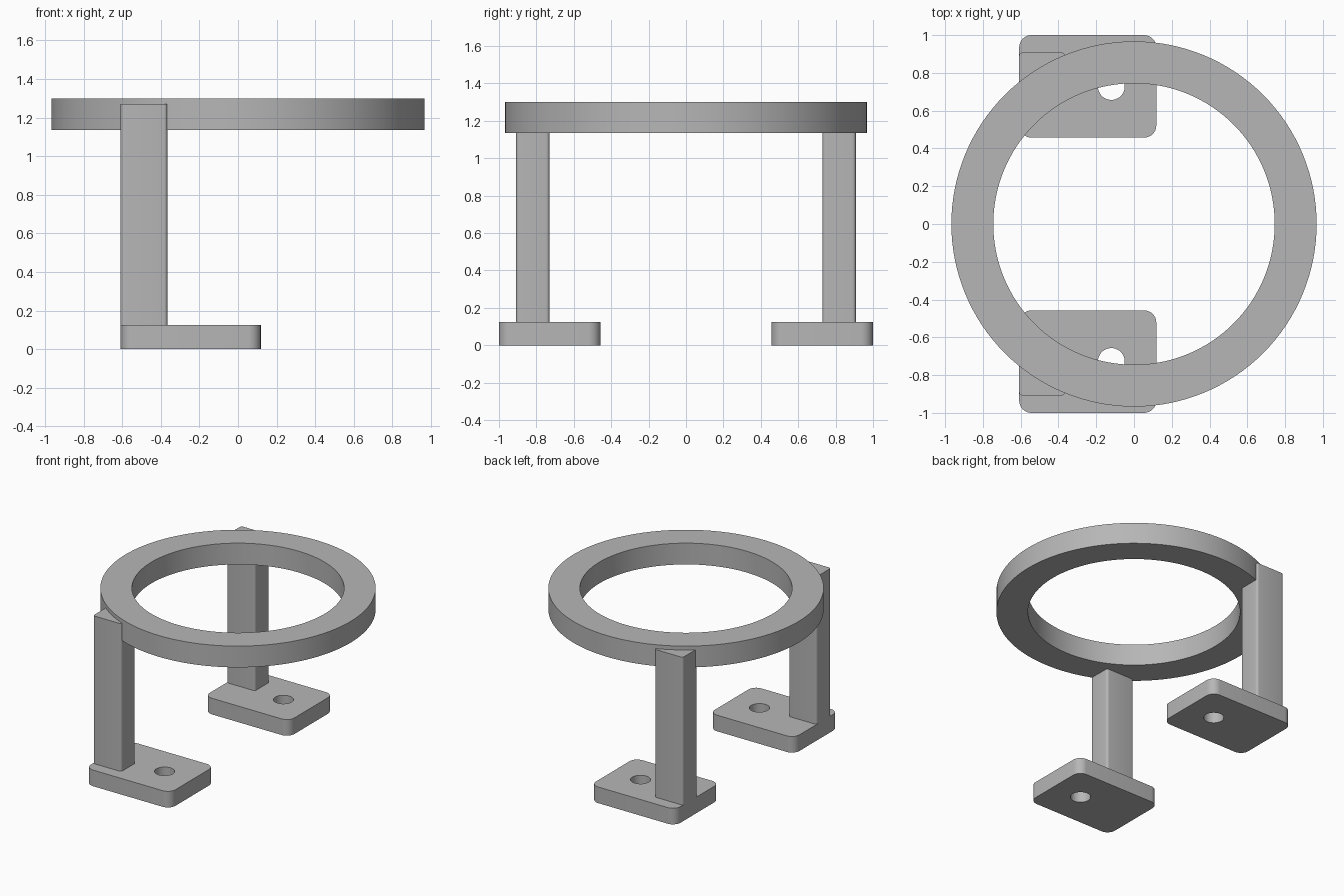
import bpy, bmesh, math

if "Cube" in bpy.data.objects:
    bpy.data.objects.remove(bpy.data.objects["Cube"])

gray = bpy.data.materials.new("plain_gray")
gray.diffuse_color = (0.47, 0.47, 0.47, 1)
gray.use_nodes = True
gray.node_tree.nodes["Principled BSDF"].inputs["Base Color"].default_value = gray.diffuse_color


def circle(cx, cy, r, n):
    return [(cx + r * math.cos(2 * math.pi * i / n), cy + r * math.sin(2 * math.pi * i / n))
            for i in range(n)]


def rounded_rect(x0, x1, y0, y1, r, n=8):
    corners = [(x1 - r, y1 - r), (x0 + r, y1 - r), (x0 + r, y0 + r), (x1 - r, y0 + r)]
    pts = []
    for k, (cx, cy) in enumerate(corners):
        for i in range(n + 1):
            a = math.pi / 2 * (k + i / n)
            pts.append((cx + r * math.cos(a), cy + r * math.sin(a)))
    return pts


def extrude_outlines(name, outlines, z0, z1):
    """Fill closed outlines (inner ones become holes) and extrude from z0 to z1."""
    curve = bpy.data.curves.new(name, 'CURVE')
    curve.dimensions = '2D'
    curve.fill_mode = 'BOTH'
    curve.extrude = (z1 - z0) / 2
    for pts in outlines:
        spline = curve.splines.new('POLY')
        spline.points.add(len(pts) - 1)
        for p, (x, y) in zip(spline.points, pts):
            p.co = (x, y, 0, 1)
        spline.use_cyclic_u = True
    obj = bpy.data.objects.new(name, curve)
    obj.location.z = (z0 + z1) / 2
    bpy.context.collection.objects.link(obj)
    bpy.ops.object.select_all(action='DESELECT')
    obj.select_set(True)
    bpy.context.view_layer.objects.active = obj
    bpy.ops.object.convert(target='MESH')
    obj = bpy.context.view_layer.objects.active
    bm = bmesh.new()
    bm.from_mesh(obj.data)
    bmesh.ops.remove_doubles(bm, verts=bm.verts, dist=1e-5)
    bmesh.ops.recalc_face_normals(bm, faces=bm.faces)
    bm.to_mesh(obj.data)
    bm.free()
    obj.data.materials.clear()
    obj.data.materials.append(gray)
    bpy.ops.object.shade_smooth_by_angle(angle=math.radians(30))
    return obj


# Top ring
extrude_outlines("ring", [circle(0, 0, 0.967, 128), circle(0, 0, 0.745, 128)], 1.135, 1.30)

# Mirrored front and back supports
for side, s in (("front", -1), ("back", 1)):
    # Mounting foot with screw hole
    y0, y1 = sorted((0.457 * s, 1.0 * s))
    extrude_outlines(side + "_foot",
                     [rounded_rect(-0.608, 0.118, y0, y1, 0.065),
                      circle(-0.12, 0.728 * s, 0.071, 48)], 0, 0.125)
    # Upright leg running up into the ring
    y0, y1 = sorted((0.73 * s, 0.908 * s))
    extrude_outlines(side + "_leg",
                     [rounded_rect(-0.608, -0.366, y0, y1, 0.018, 5)], 0.125, 1.27)
